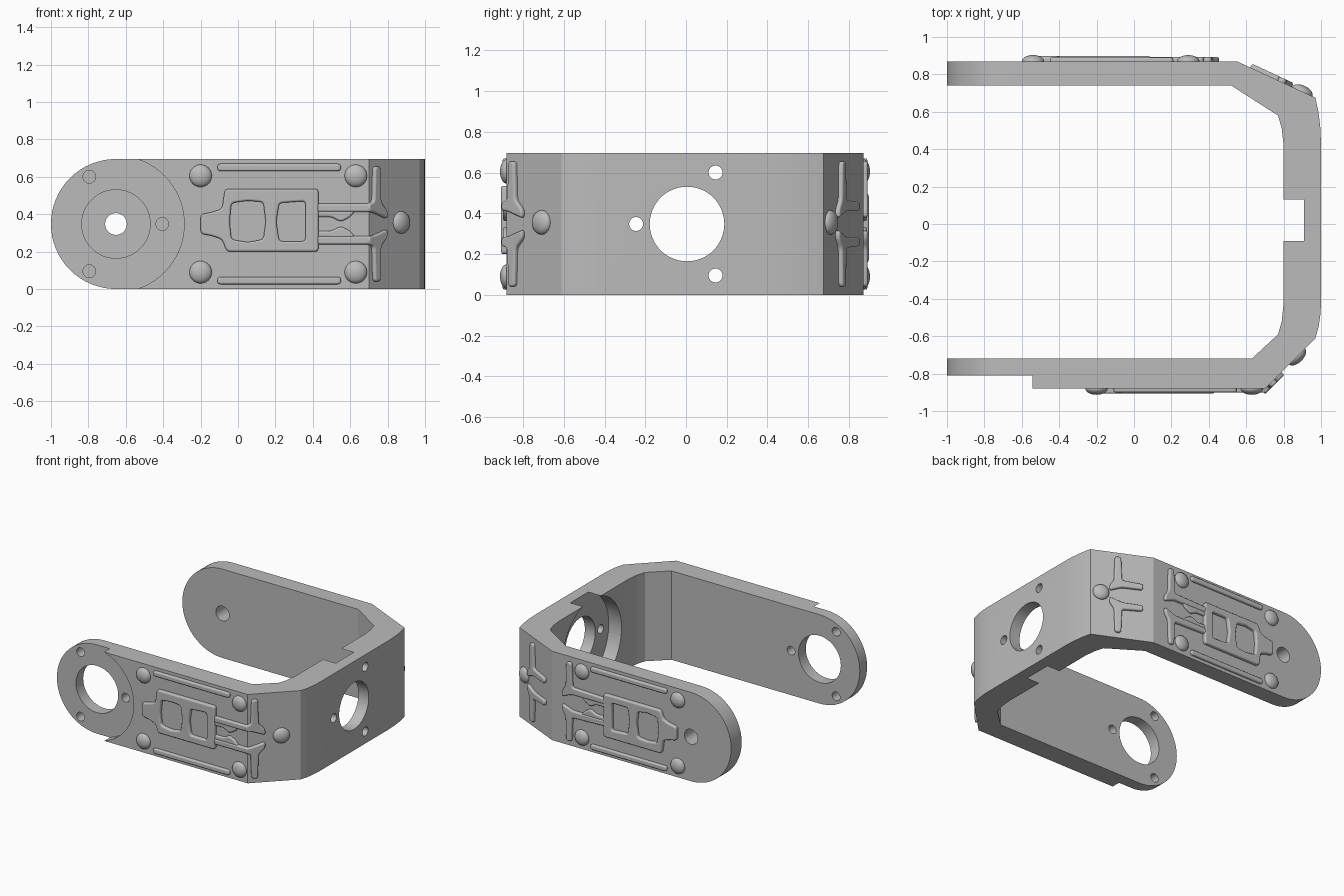
import bpy, bmesh, math
from mathutils import Matrix, Vector

if "Cube" in bpy.data.objects:
    bpy.data.objects.remove(bpy.data.objects["Cube"])

H = 0.695            # bracket height
MID = H / 2
END = -1 + MID       # centre of the rounded arm ends

grey = bpy.data.materials.new("plain_grey")
grey.use_nodes = True
grey.diffuse_color = (0.5, 0.5, 0.5, 1)
grey.node_tree.nodes["Principled BSDF"].inputs["Base Color"].default_value = (0.5, 0.5, 0.5, 1)


def frame(origin, u, v):
    """Matrix whose local x and y run along a face and z points out of it."""
    u, v = Vector(u).normalized(), Vector(v).normalized()
    m = Matrix((u, v, u.cross(v))).transposed().to_4x4()
    m.translation = origin
    return m


UP, DOWN = (0, 0, 1), (0, 0, -1)
FRONT = frame((0, -0.88, 0), (1, 0, 0), UP)
BACK = frame((-0.34, 0.87, H), (1, 0, 0), DOWN)
FRONT_BEVEL = frame((0.70, -0.88, 0), (1, 1, 0), UP)
BACK_BEVEL = frame((0.55, 0.87, H), (0.42, -0.195, 0), DOWN)


def add(name, mesh, angle):
    ob = bpy.data.objects.new(name, mesh)
    bpy.context.collection.objects.link(ob)
    mesh.materials.clear()
    mesh.materials.append(grey)
    bpy.ops.object.select_all(action='DESELECT')
    ob.select_set(True)
    bpy.context.view_layer.objects.active = ob
    bpy.ops.object.shade_smooth_by_angle(angle=math.radians(angle))
    return ob


def prism(name, pts, m, z0, z1):
    bm = bmesh.new()
    face = bm.faces.new([bm.verts.new((x, y, z0)) for x, y in pts])
    ext = bmesh.ops.extrude_face_region(bm, geom=[face])["geom"]
    bmesh.ops.translate(bm, vec=(0, 0, z1 - z0),
                        verts=[g for g in ext if isinstance(g, bmesh.types.BMVert)])
    bmesh.ops.recalc_face_normals(bm, faces=bm.faces)
    bm.transform(m)
    mesh = bpy.data.meshes.new(name)
    bm.to_mesh(mesh)
    bm.free()
    return add(name, mesh, 8)


def arc(cx, cy, r, a0=0, a1=360, n=64):
    steps = n if a1 - a0 == 360 else n + 1
    angles = [math.radians(a0 + (a1 - a0) * i / n) for i in range(steps)]
    return [(cx + r * math.cos(a), cy + r * math.sin(a)) for a in angles]


def cut(ob, cutter, operation='DIFFERENCE'):
    cutter.hide_render = True
    mod = ob.modifiers.new("cut", 'BOOLEAN')
    mod.operation, mod.solver, mod.object = operation, 'EXACT', cutter
    bpy.context.view_layer.objects.active = ob
    bpy.ops.object.modifier_apply(modifier=mod.name)
    bpy.data.objects.remove(cutter)


# U-shaped body, trimmed to a rounded side profile
outline = [(-1.1, 0.87), (0.55, 0.87), (0.97, 0.675), (0.986, 0.6), (0.997, 0.51), (1, 0.42),
           (1, -0.42), (0.997, -0.48), (0.987, -0.55), (0.97, -0.61), (0.70, -0.88),
           (-1.1, -0.88), (-1.1, -0.72), (0.63, -0.72), (0.77, -0.59), (0.79, -0.52),
           (0.80, -0.42), (0.80, 0.42), (0.79, 0.51), (0.77, 0.58), (0.52, 0.74), (-1.1, 0.74)]
body = prism("bracket_body", outline, Matrix(), -0.1, H + 0.1)
side = frame((0, 0, 0), (1, 0, 0), UP)
cut(body, prism("end_trim", arc(END, MID, MID, 90, 270, 32) + [(1.1, 0), (1.1, H)], side, -1, 1),
    'INTERSECT')

# Bearing seats: bore, recess and three screw holes
wall = frame((0, 0, 0), (0, 1, 0), UP)


def seat(m, c, bore, recess, screw_side, z0, z1, r0, r1):
    cut(body, prism("recess", arc(recess, MID, 0.365), m, r0, r1))
    cut(body, prism("bore", arc(bore, MID, 0.183), m, z0, z1))
    for a in (0, 120, 240):
        a = math.radians(a)
        x = c + screw_side * 0.26 * math.cos(a)
        cut(body, prism("screw", arc(x, MID + 0.27 * math.sin(a) * 1.08, 0.034, n=48), m, z0, z1))


seat(side, -0.665, END, END, 1, 0.6, 1, 0.81, 1)
seat(wall, 0.015, 0.005, 0.02, -1, 0.7, 1.1, 0.6, 0.91)
cut(body, prism("pivot", arc(END, MID, 0.058), side, -1, -0.6))
add_angle = math.radians(8)
bpy.context.view_layer.objects.active = body
body.select_set(True)
bpy.ops.object.shade_smooth_by_angle(angle=add_angle)


def rounded(pts, r):
    """Replace every corner with a short quadratic curve."""
    out = []
    for i, p in enumerate(pts):
        p = Vector(p)
        ends = []
        for q in (Vector(pts[i - 1]), Vector(pts[(i + 1) % len(pts)])):
            d = q - p
            ends.append(p + d.normalized() * min(r, d.length * 0.45))
        for k in range(5):
            t = k / 4
            out.append(ends[0] * (1 - t) ** 2 + p * 2 * t * (1 - t) + ends[1] * t * t)
    return out


def relief(name, loops, m, height, r=0.02, bevel=0.01):
    """Raised shape with soft edges; later loops are holes."""
    cu = bpy.data.curves.new(name, 'CURVE')
    cu.dimensions, cu.fill_mode = '2D', 'BOTH'
    cu.extrude, cu.bevel_depth, cu.offset = height - bevel, bevel, -bevel
    cu.bevel_resolution = 2
    for pts in loops:
        sp = cu.splines.new('POLY')
        pts = rounded(pts, r)
        sp.points.add(len(pts) - 1)
        for p, co in zip(sp.points, pts):
            p.co = (co.x, co.y, 0, 1)
        sp.use_cyclic_u = True
    tmp = bpy.data.objects.new(name, cu)
    bpy.context.collection.objects.link(tmp)
    deps = bpy.context.evaluated_depsgraph_get()
    mesh = bpy.data.meshes.new_from_object(tmp.evaluated_get(deps))
    bpy.data.objects.remove(tmp)
    mesh.transform(m)
    return add(name, mesh, 40)


def mirror(pts):
    return [(x, H - y) for x, y in reversed(pts)]


def pair(name, pts, m, height, r=0.02):
    relief("upper_" + name, [pts], m, height, r)
    relief("lower_" + name, [mirror(pts)], m, height, r)


def box(x0, x1, y0, y1):
    return [(x0, y0), (x1, y0), (x1, y1), (x0, y1)]


def dome(name, m, x, y, r=0.06, height=0.033):
    bm = bmesh.new()
    bmesh.ops.create_uvsphere(bm, u_segments=32, v_segments=16, radius=1)
    bm.transform(m @ Matrix.Translation((x, y, 0)) @ Matrix.Diagonal((r, r, height, 1)))
    mesh = bpy.data.meshes.new(name)
    bm.to_mesh(mesh)
    bm.free()
    add(name, mesh, 60)


def fork(name, m, s, arm, nub=0.06):
    """Pair of T-shaped ribs whose upright stands at s."""
    pts = [(-arm, 0.412), (-0.03, 0.41), (nub, 0.375), (nub, 0.418), (0.027, 0.465),
           (0.021, 0.655), (-0.023, 0.655), (-0.03, 0.465), (-arm, 0.456)]
    pair(name, [(x + s, y) for x, y in pts], m, 0.022)


# Raised decoration on both arms
for label, m in (("front", FRONT), ("back", BACK)):
    plate = [(-0.06, 0.2), (0.43, 0.2), (0.43, 0.535), (-0.07, 0.535), (-0.085, 0.43),
             (-0.14, 0.41), (-0.2, 0.40), (-0.2, 0.295), (-0.14, 0.285), (-0.085, 0.265)]
    windows = [[(-0.035, 0.265), (0.05, 0.25), (0.135, 0.265), (0.148, 0.36), (0.135, 0.465),
                (0.05, 0.472), (-0.035, 0.46), (-0.045, 0.36)],
               [(0.22, 0.255), (0.36, 0.255), (0.36, 0.47), (0.22, 0.46), (0.205, 0.36)]]
    relief(label + "_plate", [plate] + windows, m, 0.027)
    pair(label + "_rail", box(-0.11, 0.55, 0.63, 0.67), m, 0.02)
    pair(label + "_clasp", [(0.41, 0.42), (0.41, 0.385), (0.5, 0.385), (0.55, 0.358),
                            (0.6, 0.385), (0.63, 0.42)], m, 0.018)
    for x in (-0.2, 0.63):
        for y in (0.09, H - 0.09):
            dome(label + "_stud", m, x, y)

# Ribs: folded over the front corner, flat on the back arm
pair("front_rib_arm", box(0.41, 0.715, 0.412, 0.456), FRONT, 0.022)
fork("front_rib", FRONT_BEVEL, 0.05, 0.07, 0.075)
fork("back_rib", BACK, 0.735, 0.32)
fork("corner_rib", BACK_BEVEL, 0.264, 0.185)

# Studs on the angled corners
dome("front_corner_stud", FRONT_BEVEL, 0.243, MID + 0.008)
dome("back_corner_stud", BACK_BEVEL, 0.385, MID - 0.008)
